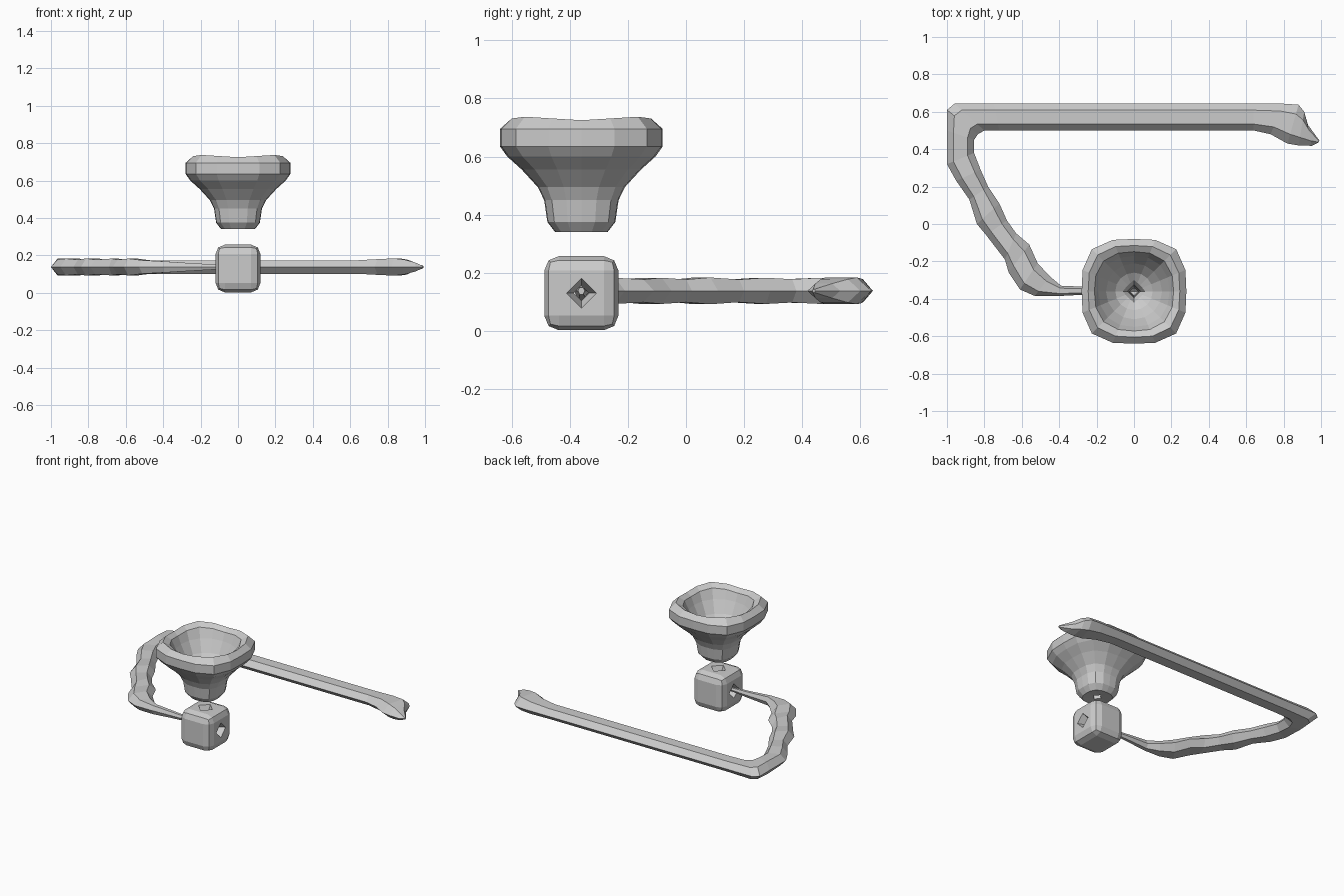
import bpy, bmesh
from math import cos, sin, pi
from mathutils import Vector, Matrix

if "Cube" in bpy.data.objects:
    bpy.data.objects.remove(bpy.data.objects["Cube"])

CY = -0.36      # bowl and hub axis
CZ = 0.138      # tube axis height


def make_object(name, bm):
    bmesh.ops.recalc_face_normals(bm, faces=bm.faces[:])
    me = bpy.data.meshes.new(name)
    bm.to_mesh(me)
    bm.free()
    ob = bpy.data.objects.new(name, me)
    bpy.context.collection.objects.link(ob)
    return ob


def loft(name, rings, closed=False):
    """Skin a list of rings of points; cap the ends unless closed."""
    bm = bmesh.new()
    loops = [[bm.verts.new(p) for p in r] for r in rings]
    n = len(loops[0])
    pairs = list(zip(loops, loops[1:]))
    if closed:
        pairs.append((loops[-1], loops[0]))
    for a, b in pairs:
        for i in range(n):
            j = (i + 1) % n
            bm.faces.new((a[i], a[j], b[j], b[i]))
    if not closed:
        bm.faces.new(loops[0])
        bm.faces.new(loops[-1])
    return make_object(name, bm)


def super_ring(r, z, e, n=16):
    """Squarish ring: e=1 diamond, 2 circle, higher is squarer."""
    pts = []
    for i in range(n):
        a = 2 * pi * i / n
        c, s = cos(a), sin(a)
        k = r / (abs(c) ** e + abs(s) ** e) ** (1 / e)
        dip = 0.006 * (cos(4 * a) + 1) if z > 0.7 else 0
        pts.append(Vector((k * c, CY + k * s, z - dip)))
    return pts


# Bowl: outer wall up, over the rim, down the inside to the draught hole
bowl_profile = [
    (0.09, 0.34, 2.6), (0.117, 0.375, 3), (0.128, 0.45, 3), (0.15, 0.495, 2.8),
    (0.205, 0.555, 2.8), (0.255, 0.60, 3), (0.28, 0.635, 3.2), (0.28, 0.695, 3.2),
    (0.245, 0.737, 3), (0.212, 0.715, 2.6), (0.19, 0.65, 2.3), (0.15, 0.57, 2),
    (0.10, 0.51, 2), (0.06, 0.48, 1.1), (0.035, 0.44, 1), (0.03, 0.345, 1),
]
loft("bowl", [super_ring(*p) for p in bowl_profile], closed=True)

# Hub: rounded block below the bowl
bm = bmesh.new()
bmesh.ops.create_cube(bm, size=1)
bmesh.ops.scale(bm, vec=(0.24, 0.255, 0.255), verts=bm.verts)
bmesh.ops.translate(bm, vec=(0, CY, 0.13), verts=bm.verts)
bmesh.ops.bevel(bm, geom=bm.edges[:], offset=0.05, segments=2,
                profile=0.5, affect='EDGES')
hub = make_object("hub", bm)


# Flared diamond holes in the hub: one right through, one from the top
def hole_cutter(name, profile, rot):
    m = Matrix.Translation((0, CY, 0.13)) @ rot
    rings = [[m @ Vector((r * cos(i * pi / 2), r * sin(i * pi / 2), d))
              for i in range(4)] for d, r in profile]
    ob = loft(name, rings)
    ob.hide_render = True
    ob.hide_viewport = True
    mod = hub.modifiers.new(name, 'BOOLEAN')
    mod.operation = 'DIFFERENCE'
    mod.solver = 'EXACT'
    mod.object = ob


hole_cutter("through_hole_cutter",
            [(-0.14, 0.06), (-0.06, 0.026), (0.06, 0.026), (0.14, 0.06)],
            Matrix.Rotation(pi / 2, 4, 'Y'))
hole_cutter("top_hole_cutter", [(0.005, 0.02), (0.07, 0.026), (0.14, 0.06)],
            Matrix.Identity(4))

# Stem: flattened hexagon tube; outer x,y, inner x,y, half height
stem = [
    (-0.10, -0.372, -0.10, -0.348, 0.012),
    (-0.27, -0.378, -0.27, -0.335, 0.022),
    (-0.40, -0.385, -0.39, -0.33, 0.03),
    (-0.53, -0.385, -0.45, -0.28, 0.036),
    (-0.61, -0.35, -0.515, -0.21, 0.045),
    (-0.67, -0.26, -0.56, -0.11, 0.039),
    (-0.69, -0.19, -0.63, -0.05, 0.045),
    (-0.79, -0.06, -0.68, 0.02, 0.039),
    (-0.84, 0.0, -0.72, 0.11, 0.046),
    (-0.88, 0.13, -0.78, 0.20, 0.039),
    (-0.95, 0.23, -0.82, 0.29, 0.045),
    (-1.0, 0.32, -0.855, 0.38, 0.04),
    (-1.0, 0.50, -0.855, 0.45, 0.045),
    (-1.0, 0.61, -0.835, 0.48, 0.042),
    (-0.96, 0.643, -0.80, 0.50, 0.04),
    (-0.75, 0.643, -0.72, 0.50, 0.036),
    (0.64, 0.643, 0.64, 0.50, 0.036),
    (0.80, 0.643, 0.73, 0.48, 0.042),
    (0.88, 0.638, 0.82, 0.43, 0.046),
    (0.91, 0.60, 0.88, 0.42, 0.04),
    (0.93, 0.53, 0.95, 0.418, 0.025),
    (0.992, 0.445, 0.985, 0.435, 0.006),
]
rings = []
for ax, ay, bx, by, h in stem:
    a, b = Vector((ax, ay, CZ)), Vector((bx, by, CZ))
    up = Vector((0, 0, h))
    p, q = a.lerp(b, 0.24), a.lerp(b, 0.76)
    rings.append([a, p + up, q + up, b, q - up, p - up])
loft("stem", rings)
